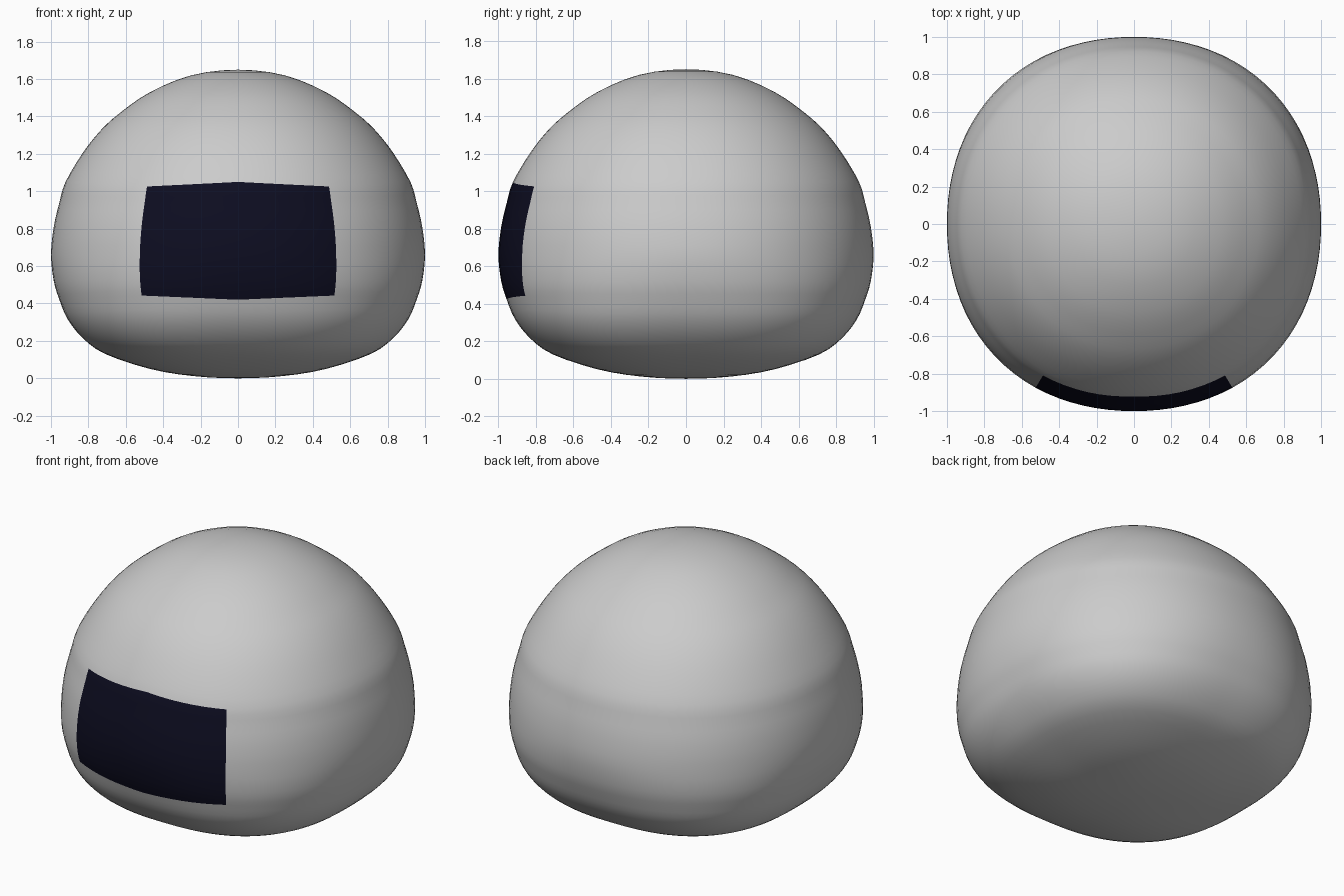
import bpy, bmesh, math

if "Cube" in bpy.data.objects:
    bpy.data.objects.remove(bpy.data.objects["Cube"])

# Silhouette knots (radius, height) from the bottom centre to the top centre
PROFILE = [(0, 0.0), (0.24, 0.012), (0.47, 0.05), (0.71, 0.13), (0.83, 0.215), (0.91, 0.315),
           (0.955, 0.42), (0.985, 0.52), (1.0, 0.66), (0.985, 0.81), (0.955, 0.94),
           (0.922, 1.05), (0.83, 1.205), (0.735, 1.325), (0.63, 1.42), (0.47, 1.53),
           (0.25, 1.62), (0, 1.65)]
LOW, HIGH = 6, 11        # knots at the visor's lower and upper edge
SUB = 3                  # rows per knot
HALF = math.radians(31)  # half the visor's angular width


def spline(u):
    """Catmull-Rom point on the silhouette, mirrored past both poles."""
    last = len(PROFILE) - 1

    def knot(i):
        if i < 0:
            return -PROFILE[-i][0], PROFILE[-i][1]
        if i > last:
            return -PROFILE[2 * last - i][0], PROFILE[2 * last - i][1]
        return PROFILE[i]
    i = min(int(u), last - 1)
    t = u - i
    a, b, c, d = (knot(i + k) for k in (-1, 0, 1, 2))
    return [0.5 * (2 * q + (r - p) * t + (2 * p - 5 * q + 4 * r - s) * t * t
                   + (3 * q - p - 3 * r + s) * t ** 3) for p, q, r, s in zip(a, b, c, d)]


def squareness(z):
    """Superellipse exponent: boxier near the base, rounder near the top."""
    steps = [(0, 2.5), (0.2, 2.5), (0.42, 2.32), (0.66, 2.14), (1.05, 2.09), (1.65, 2.08)]
    for (z0, n0), (z1, n1) in zip(steps, steps[1:]):
        if z <= z1:
            return n0 + (n1 - n0) * max(0, z - z0) / (z1 - z0)
    return steps[-1][1]


def surface_point(u, angle):
    # The visor edges bend slightly towards its middle at the sides
    bend = min(abs(angle) / HALF, 1) * max(0, 1 - max(0, abs(angle) - HALF) / HALF)
    u += bend * 0.23 * max(0, 1 - abs(u - LOW) / 2)
    u -= bend * 0.20 * max(0, 1 - abs(u - HIGH) / 2)
    r, z = spline(u)
    n = squareness(z)
    s, c = math.sin(angle), math.cos(angle)
    r /= (abs(s) ** n + abs(c) ** n) ** (1 / n)
    return r * s, -r * c, z


def material(name, colour):
    mat = bpy.data.materials.new(name)
    mat.diffuse_color = (*colour, 1)
    mat.use_nodes = True
    mat.node_tree.nodes["Principled BSDF"].inputs["Base Color"].default_value = mat.diffuse_color
    return mat


# Angles measured from the front, with columns exactly on the visor's sides
FRONT, REST = 16, 76
angles = [-HALF + 2 * HALF * i / FRONT for i in range(FRONT)]
angles += [HALF + (2 * math.pi - 2 * HALF) * i / REST for i in range(REST)]
angles = [a - 2 * math.pi if a > math.pi else a for a in angles]
cols, rows = len(angles), (len(PROFILE) - 1) * SUB

# Rounded body with the visor as coloured faces
bm = bmesh.new()
rings = [[bm.verts.new(surface_point(j / SUB, a)) for a in angles] for j in range(1, rows)]
bottom = bm.verts.new((0, 0, PROFILE[0][1]))
top = bm.verts.new((0, 0, PROFILE[-1][1]))
for i in range(cols):
    k = (i + 1) % cols
    bm.faces.new((bottom, rings[0][k], rings[0][i]))
    bm.faces.new((top, rings[-1][i], rings[-1][k]))
    for j in range(len(rings) - 1):
        face = bm.faces.new((rings[j][i], rings[j][k], rings[j + 1][k], rings[j + 1][i]))
        if i < FRONT and LOW * SUB <= j + 1 < HIGH * SUB:
            face.material_index = 1
for face in bm.faces:
    face.smooth = True
mesh = bpy.data.meshes.new("body")
bm.to_mesh(mesh)
bm.free()
mesh.materials.append(material("light grey", (0.6, 0.6, 0.6)))
mesh.materials.append(material("dark navy", (0.004, 0.004, 0.015)))
bpy.context.collection.objects.link(bpy.data.objects.new("body", mesh))
